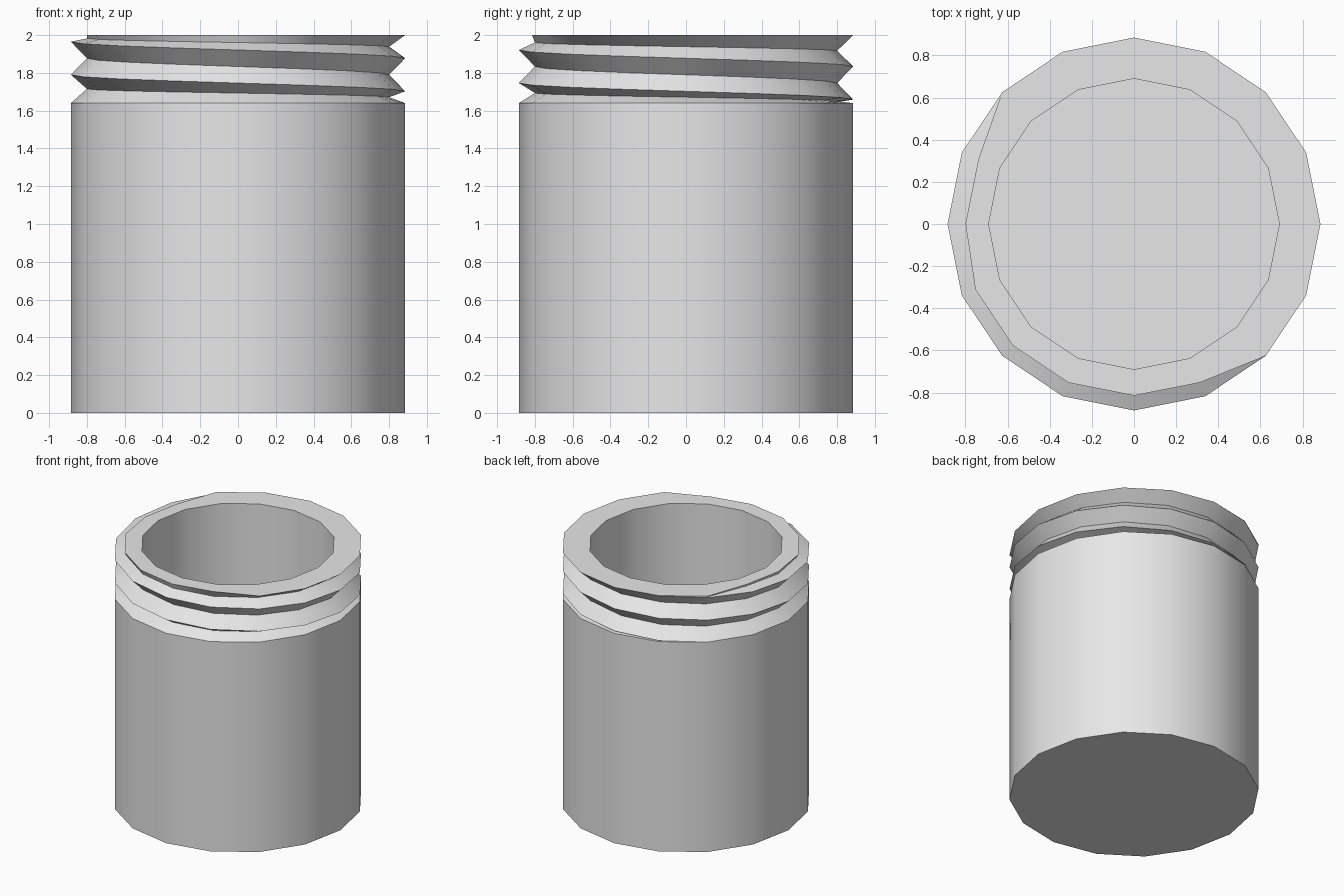
import bpy, bmesh, math

cube = bpy.data.objects.get("Cube")
if cube:
    bpy.data.objects.remove(cube, do_unlink=True)

SIDES = 16
OUTER, CORE, INNER = 0.885, 0.80, 0.69
SHOULDER, TOP, FLOOR = 1.64, 2.0, 0.2
PITCH, START = 0.175, 1.615

grey = bpy.data.materials.new("plain grey")
grey.use_nodes = True
colour = (0.8, 0.8, 0.8, 1)
grey.diffuse_color = colour
grey.node_tree.nodes["Principled BSDF"].inputs["Base Color"].default_value = colour


def column_profile(k):
    """Radius and height pairs from the base, over the thread, to the inner floor."""
    first, second, third = (
        min(max(START + PITCH * (turn + k / SIDES), SHOULDER), TOP) for turn in range(3))
    started = first > SHOULDER
    ended = k > 10                       # thread runs out at the rim
    rim = CORE + 0.015 if 10 < k < SIDES else CORE if k < 2 or ended else OUTER
    return [
        (0, 0), (OUTER, 0), (OUTER, SHOULDER),
        (CORE if started else OUTER, (SHOULDER + first) / 2),
        (OUTER, first),
        (CORE, (first + second) / 2),
        (OUTER, second),
        (CORE, (second + third) / 2),
        (rim if ended else OUTER, third),
        (rim, (third + TOP) / 2),
        (rim, TOP),
        (INNER, TOP), (INNER, FLOOR), (0, FLOOR),
    ]


# Threaded jar: sixteen profile columns joined clockwise
bm = bmesh.new()
columns = []
for k in range(SIDES + 1):
    a = math.pi - math.tau * k / SIDES
    columns.append([bm.verts.new((r * math.cos(a), r * math.sin(a), z))
                    for r, z in column_profile(k)])
for left, right in zip(columns, columns[1:]):
    for i in range(len(left) - 1):
        bm.faces.new((left[i], left[i + 1], right[i + 1], right[i]))
bmesh.ops.remove_doubles(bm, verts=bm.verts, dist=0.0005)
bmesh.ops.dissolve_degenerate(bm, dist=0.0005, edges=bm.edges)
bmesh.ops.recalc_face_normals(bm, faces=bm.faces)

mesh = bpy.data.meshes.new("threaded_jar")
bm.to_mesh(mesh)
bm.free()
mesh.materials.append(grey)
jar = bpy.data.objects.new("threaded_jar", mesh)
bpy.context.collection.objects.link(jar)

# Smooth walls with crisp thread and rim edges
bpy.ops.object.select_all(action='DESELECT')
jar.select_set(True)
bpy.context.view_layer.objects.active = jar
bpy.ops.object.shade_smooth_by_angle(angle=math.radians(30))
